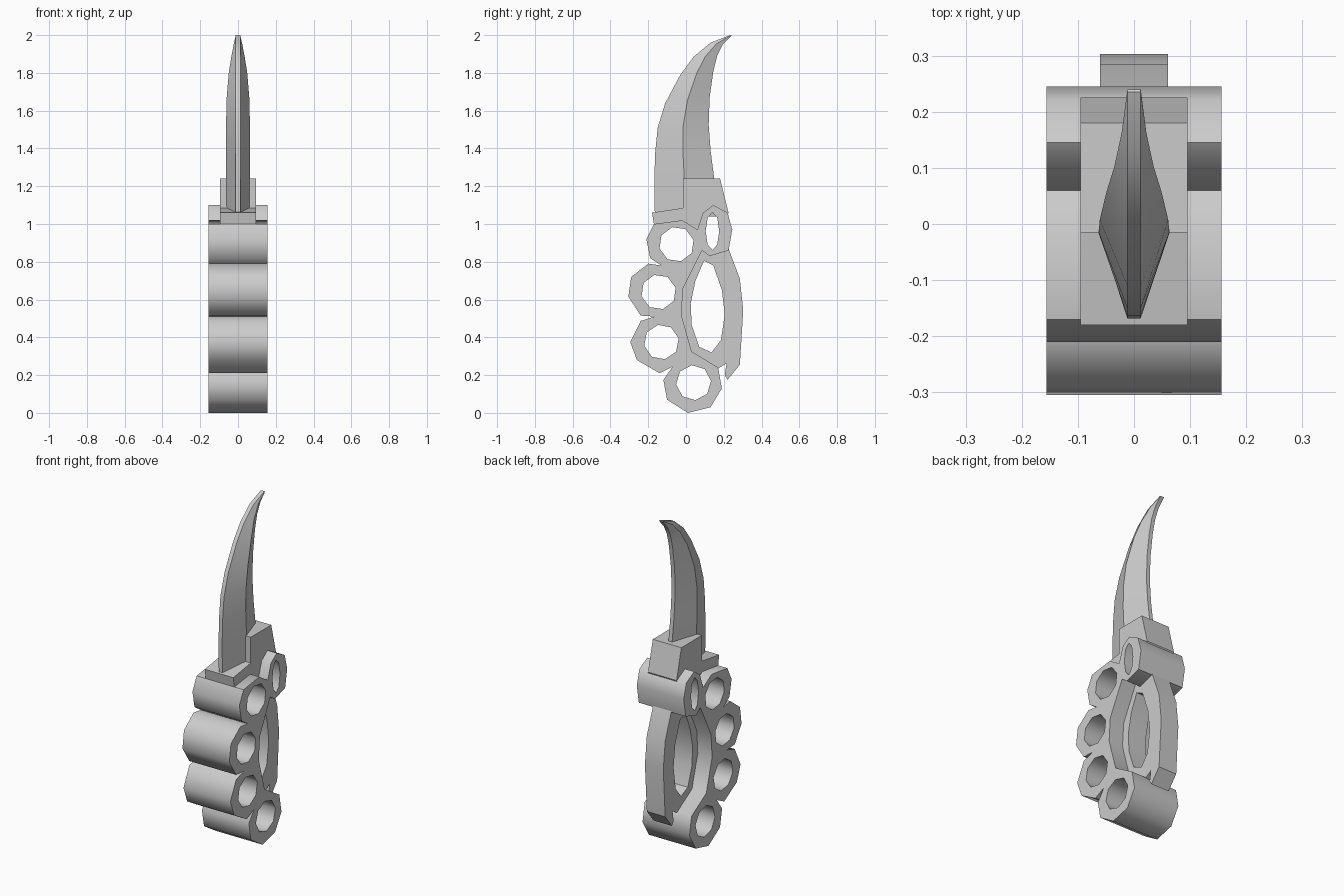
import bpy, bmesh, math

old = bpy.data.objects.get("Cube")
if old:
    bpy.data.objects.remove(old)

steel = bpy.data.materials.new("grey_steel")
steel.use_nodes = True
GREY = (0.6, 0.6, 0.6, 1)
steel.diffuse_color = GREY
steel.node_tree.nodes["Principled BSDF"].inputs["Base Color"].default_value = GREY


def finish(name, bm, angle):
    bmesh.ops.recalc_face_normals(bm, faces=bm.faces)
    mesh = bpy.data.meshes.new(name)
    bm.to_mesh(mesh)
    bm.free()
    mesh.materials.append(steel)
    obj = bpy.data.objects.new(name, mesh)
    bpy.context.collection.objects.link(obj)
    bpy.ops.object.select_all(action='DESELECT')
    obj.select_set(True)
    bpy.context.view_layer.objects.active = obj
    bpy.ops.object.shade_smooth_by_angle(angle=math.radians(angle))
    return obj


def slab(name, outline, holes, half, angle):
    """Extrude a (y, z) outline with holes evenly to both sides of x = 0."""
    bm = bmesh.new()
    edges = []
    for loop in [outline] + holes:
        vs = [bm.verts.new((-half, y, z)) for y, z in loop]
        edges += [bm.edges.new((v, vs[i - 1])) for i, v in enumerate(vs)]
    bmesh.ops.triangle_fill(bm, edges=edges, use_beauty=True, normal=(1, 0, 0))
    res = bmesh.ops.extrude_face_region(bm, geom=bm.faces[:], use_keep_orig=True)
    new = [g for g in res["geom"] if isinstance(g, bmesh.types.BMVert)]
    bmesh.ops.translate(bm, verts=new, vec=(2 * half, 0, 0))
    return finish(name, bm, angle)


def oval(cy, cz, ry, rz, turn=0.0, n=8):
    return [(cy + ry * math.cos(turn + math.tau * i / n),
             cz + rz * math.sin(turn + math.tau * i / n)) for i in range(n)]


# Knuckle body: four finger rings and the thumb ring in one wide piece
body = [
    (-.17, 1.0), (-.21, .92), (-.19, .82), (-.13, .78),
    (-.2, .79), (-.29, .72), (-.305, .615), (-.24, .515), (-.165, .51),
    (-.24, .487), (-.295, .375), (-.26, .28), (-.14, .21), (-.07, .245),
    (-.12, .175), (-.1, .07), (.01, 0), (.13, .03), (.19, .13), (.17, .24),
    (.03, .325), (-.025, .52), (-.015, .66), (.085, .86),
    (.125, .83), (.225, .86), (.245, .97), (.22, 1.06), (.145, 1.1),
    (.09, 1.06), (.06, .97), (-.02, 1.02),
]
fingers = [(-.05, .893, .25), (-.145, .64, .25), (-.13, .375, .2), (.04, .16, .1)]
holes = [oval(y, z, .093, .093, turn) for y, z, turn in fingers]
holes.append(oval(.14, .962, .036, .1))
slab("knuckle_rings", body, holes, .156, 55)

# Narrow palm grip set behind the rings
grip = [
    (.08, .87), (.125, .84), (.225, .87), (.285, .71), (.303, .545), (.285, .255),
    (.22, .175), (.205, .2), (.215, .262), (.17, .235),
    (.02, .32), (-.035, .52), (-.025, .66),
]
grip_hole = [
    (.095, .805), (.145, .78), (.19, .65), (.205, .52), (.185, .385),
    (.135, .32), (.07, .35), (.03, .465), (.025, .58), (.05, .7),
]
slab("palm_grip", grip, [grip_hole], .061, 30)

# Guard block that holds the blade
guard = [
    (-.18, 1.06), (-.015, 1.085), (-.015, 1.24), (.18, 1.24), (.225, 1.06),
    (.2, 1.0), (.17, 1.065), (.11, 1.065), (.06, .97), (-.02, 1.02), (-.17, 1.0),
]
slab("blade_guard", guard, [], .095, 30)

# Curved blade: thin flat edges front and back, thickest along the middle
front = [(-.165, 1.04), (-.168, 1.235), (-.163, 1.38), (-.15, 1.51), (-.11, 1.64),
         (-.03, 1.79), (.04, 1.885), (.13, 1.96), (.235, 2)]
back = [(.16, 1.04), (.15, 1.235), (.13, 1.39), (.12, 1.525), (.125, 1.67),
        (.145, 1.81), (.165, 1.89), (.195, 1.95), (.24, 1.997)]
widths = [.063, .063, .063, .063, .061, .049, .035, .022, .012]
bm = bmesh.new()
rows = []
for f, b, w in zip(front, back, widths):
    mid = ((f[0] + b[0]) / 2, (f[1] + b[1]) / 2)
    section = [(-.012, f), (.012, f), (w, mid), (.012, b), (-.012, b), (-w, mid)]
    rows.append([bm.verts.new((x, *p)) for x, p in section])
for low, high in zip(rows, rows[1:]):
    for i in range(6):
        bm.faces.new((low[i - 1], low[i], high[i], high[i - 1]))
bm.faces.new(rows[0])
bm.faces.new(rows[-1])
finish("blade", bm, 30)
